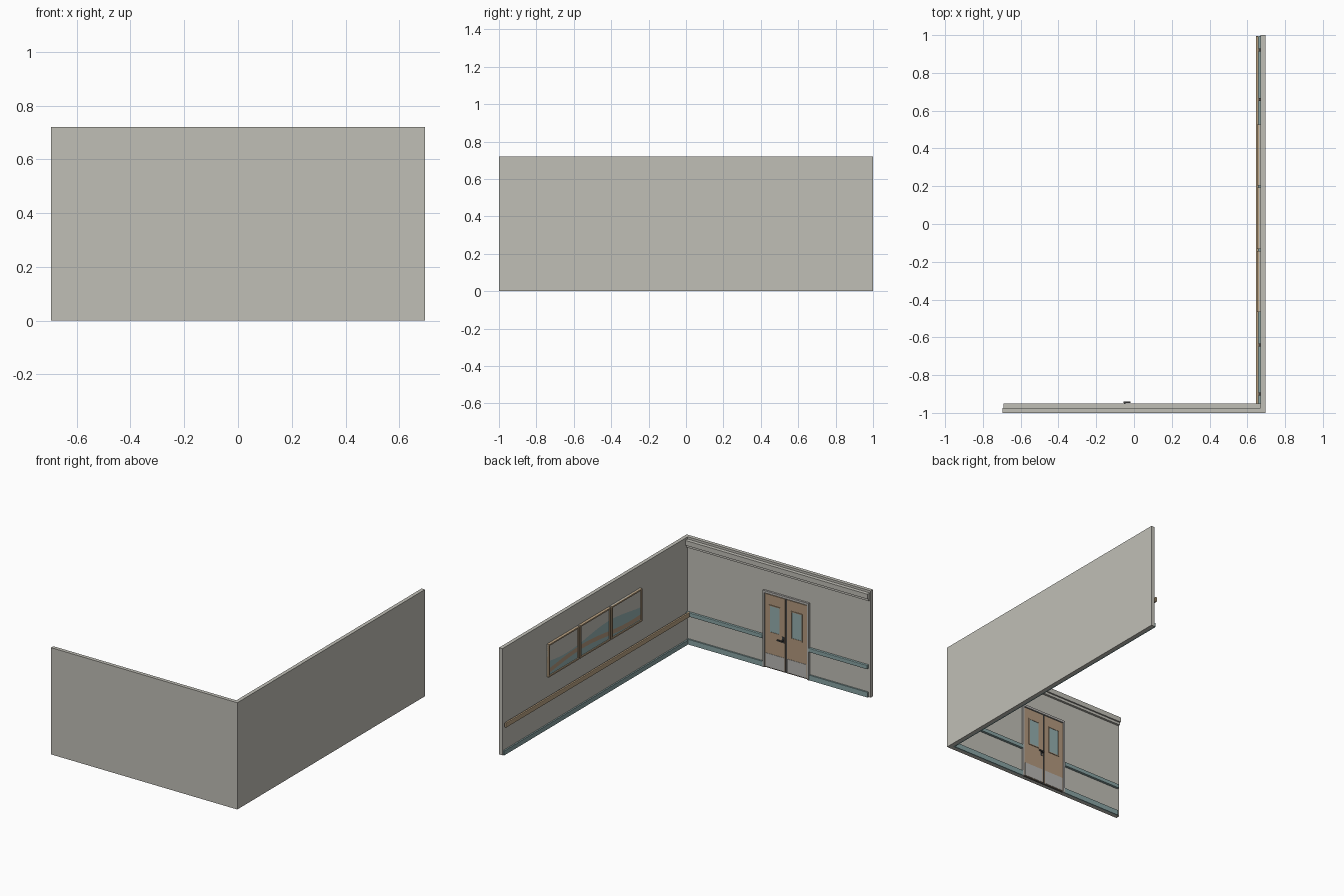
import bpy, bmesh, math

cube = bpy.data.objects.get("Cube")
if cube:
    bpy.data.objects.remove(cube, do_unlink=True)


def material(name, r, g, b):
    m = bpy.data.materials.new(name)
    m.use_nodes = True
    m.diffuse_color = (r, g, b, 1)
    m.node_tree.nodes["Principled BSDF"].inputs["Base Color"].default_value = (r, g, b, 1)
    return m


PLASTER = material("warm grey plaster", .53, .52, .47)
WOOD = material("door wood", .45, .32, .21)
OAK = material("rail oak", .50, .37, .23)
TEAL = material("teal vinyl", .25, .37, .37)
GLASS = material("pale teal glass", .30, .43, .43)
STEEL = material("brushed steel", .48, .47, .45)
DARK = material("dark metal", .06, .06, .06)


def finish(name, bm, mat):
    mesh = bpy.data.meshes.new(name)
    bm.to_mesh(mesh)
    bm.free()
    mesh.materials.append(mat)
    obj = bpy.data.objects.new(name, mesh)
    bpy.context.collection.objects.link(obj)
    return obj


def box(name, xs, ys, zs, mat, bevel=0):
    """Box given by its extent along each axis."""
    bm = bmesh.new()
    bmesh.ops.create_cube(bm, size=1)
    for v in bm.verts:
        for i, (a, b) in enumerate((xs, ys, zs)):
            v.co[i] = (a + b) / 2 + v.co[i] * (b - a)
    obj = finish(name, bm, mat)
    if bevel:
        mod = obj.modifiers.new("soft edges", 'BEVEL')
        mod.width, mod.segments = bevel, 2
    return obj


def ribbon(name, x, ya, yb, low, high, mat, steps=12):
    """Flat painted shape facing -x between two height functions of y."""
    bm = bmesh.new()
    rows = []
    for i in range(steps + 1):
        y = ya + (yb - ya) * i / steps
        rows.append((bm.verts.new((x, y, low(y))), bm.verts.new((x, y, high(y)))))
    for (a, b), (c, d) in zip(rows, rows[1:]):
        bm.faces.new((a, b, d, c))
    return finish(name, bm, mat)


# Inner faces and overall size
W, H = .695, .72
IX, IY = .67, -.975

# Walls
box("front_wall", (-W, W), (-1, IY), (0, H), PLASTER)
box("side_wall", (IX, W), (IY, 1), (0, H), PLASTER)

# Cornice on the front wall, in two steps
box("cornice_upper", (-W + .005, IX), (IY, -.95), (.672, .705), PLASTER)
box("cornice_lower", (-W + .005, IX), (IY, -.96), (.655, .672), PLASTER)

# Side wall skirting, handrail and brackets
box("side_skirting", (IX - .01, IX), (IY, .995), (0, .03), TEAL)
box("handrail", (.645, .659), (IY + .01, .995), (.19, .222), OAK, .004)
for i in range(8):
    y = -.9 + i * .26
    box("handrail_bracket", (.655, IX), (y - .008, y + .008), (.198, .212), DARK)

# Front wall crash rail and skirting, either side of the doors
MID, HALF = -.07, .172
for side, xs in (("inner", (MID + HALF, IX)), ("outer", (-W + .015, MID - HALF))):
    box(side + "_crash_rail", xs, (IY, -.957), (.193, .22), TEAL, .003)
    box(side + "_skirting", xs, (IY, -.965), (0, .035), TEAL)

# Double door frame
FRONT = -.962
box("door_backing", (MID - .165, MID + .165), (IY, -.971), (0, .505), DARK)
box("door_head", (MID - HALF, MID + HALF), (IY, FRONT), (.503, .518), STEEL)
for s in (-1, 1):
    a, b = sorted((MID + s * .16, MID + s * HALF))
    box("door_jamb", (a, b), (IY, FRONT), (0, .503), STEEL)

# Door leaves with vision panels and kick plates
for s in (-1, 1):
    a, b = sorted((MID + s * .006, MID + s * .157))
    c = (a + b) / 2
    box("door_leaf", (a, b), (IY, -.966), (.006, .498), WOOD)
    box("kick_plate", (a + .004, b - .004), (-.966, -.964), (.008, .1), STEEL)
    box("vision_panel", (c - .036, c + .036), (-.966, -.9645), (.25, .425), GLASS)
    for e in (-1, 1):
        x = c + e * .039
        box("panel_side_bead", (x - .003, x + .003), (-.966, -.962), (.244, .431), WOOD)
        z = .3375 + e * .0905
        box("panel_end_bead", (c - .036, c + .036), (-.966, -.962), (z - .003, z + .003), WOOD)

# Lever handle
box("handle_plate", (-.058, -.042), (-.966, -.963), (.2, .24), DARK)
box("handle_spindle", (-.054, -.046), (-.963, -.945), (.214, .222), DARK)
box("handle_lever", (-.056, -.018), (-.948, -.94), (.214, .222), DARK)

# Three framed landscape panels on the side wall
LOW, HIGH, FX = .35, .57, .652


def hill(y):
    return .46 + .022 * math.sin(7 * y + 2.4)


def path_low(y):
    return .385 + .02 * math.sin(6 * y + .6)


def path_high(y):
    return path_low(y) + .03


for i, c in enumerate((-.305, .03, .365)):
    a, b = c - .162, c + .162
    box("picture_board", (.661, IX), (a, b), (LOW, HIGH), PLASTER)
    ribbon("picture_hills", .660, a, b, lambda y: LOW, hill, GLASS)
    ribbon("picture_path", .659, a, b, path_low, path_high, WOOD)
    for y in (a, b - .009):
        box("picture_stile", (FX, IX), (y, y + .009), (LOW, HIGH), OAK)
    for z in (LOW, HIGH - .009):
        box("picture_rail", (FX, IX), (a + .009, b - .009), (z, z + .009), OAK)
